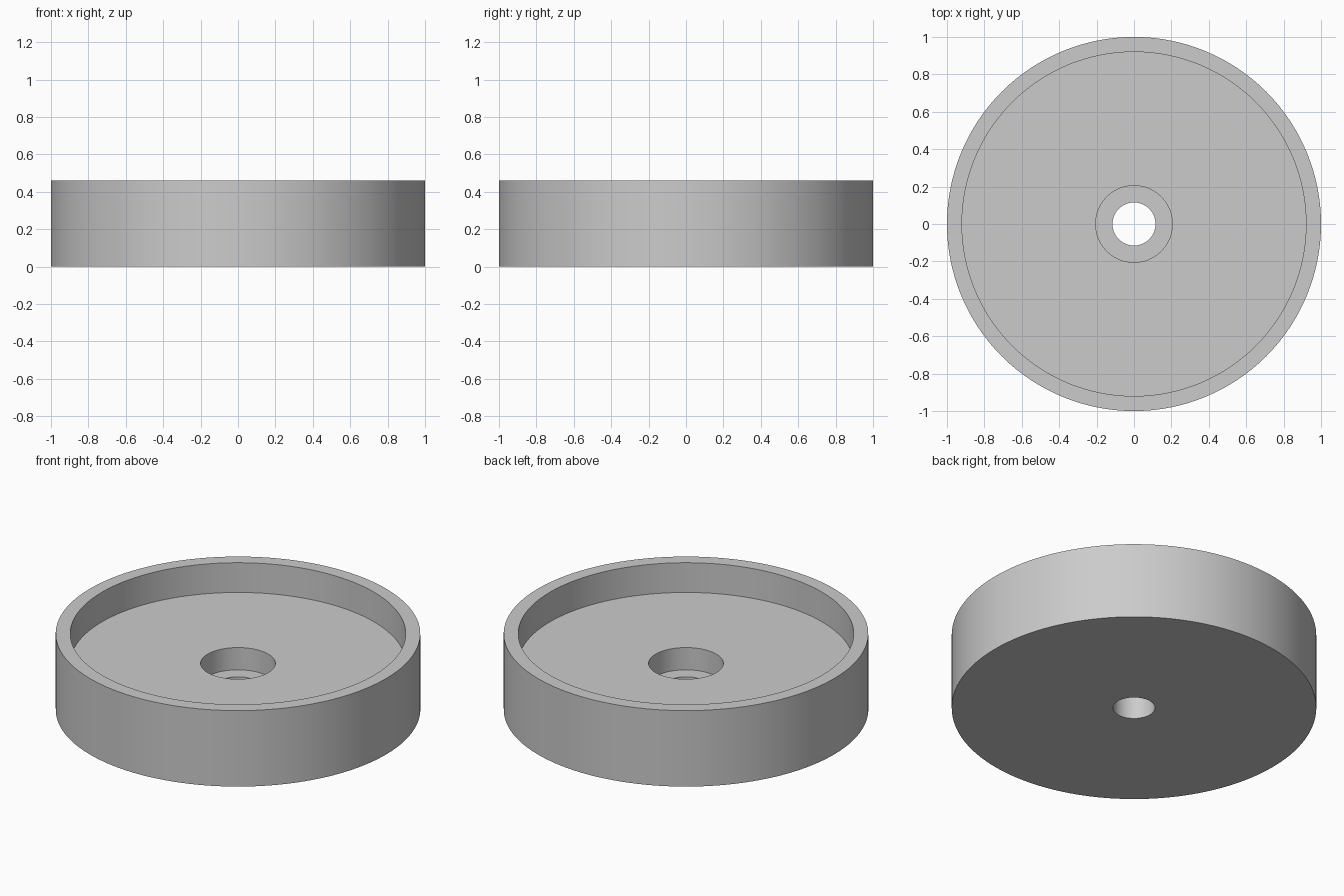
import bpy, bmesh, math

if "Cube" in bpy.data.objects:
    bpy.data.objects.remove(bpy.data.objects["Cube"])

SEG = 128
# Closed cross-section (radius, height) of the cup with stepped centre hole
PROFILE = [
    (0.115, 0.0), (1.0, 0.0), (1.0, 0.46), (0.92, 0.46),
    (0.92, 0.28), (0.205, 0.28), (0.205, 0.145), (0.115, 0.145),
]

# Lathe the section around z
bm = bmesh.new()
rings = []
for i in range(SEG):
    a = 2 * math.pi * i / SEG
    rings.append([bm.verts.new((r * math.cos(a), r * math.sin(a), z)) for r, z in PROFILE])
n = len(PROFILE)
for i in range(SEG):
    r0, r1 = rings[i], rings[(i + 1) % SEG]
    for j in range(n):
        k = (j + 1) % n
        bm.faces.new((r0[j], r1[j], r1[k], r0[k]))
bmesh.ops.recalc_face_normals(bm, faces=bm.faces)
mesh = bpy.data.meshes.new("round_cup")
bm.to_mesh(mesh)
bm.free()
cup = bpy.data.objects.new("round_cup", mesh)
bpy.context.collection.objects.link(cup)

# Plain grey finish
grey = bpy.data.materials.new("light_grey")
grey.diffuse_color = (0.6, 0.6, 0.6, 1)
grey.use_nodes = True
grey.node_tree.nodes["Principled BSDF"].inputs["Base Color"].default_value = grey.diffuse_color
mesh.materials.append(grey)

# Smooth walls with sharp rims
bpy.context.view_layer.objects.active = cup
cup.select_set(True)
bpy.ops.object.shade_smooth_by_angle(angle=math.radians(30))
